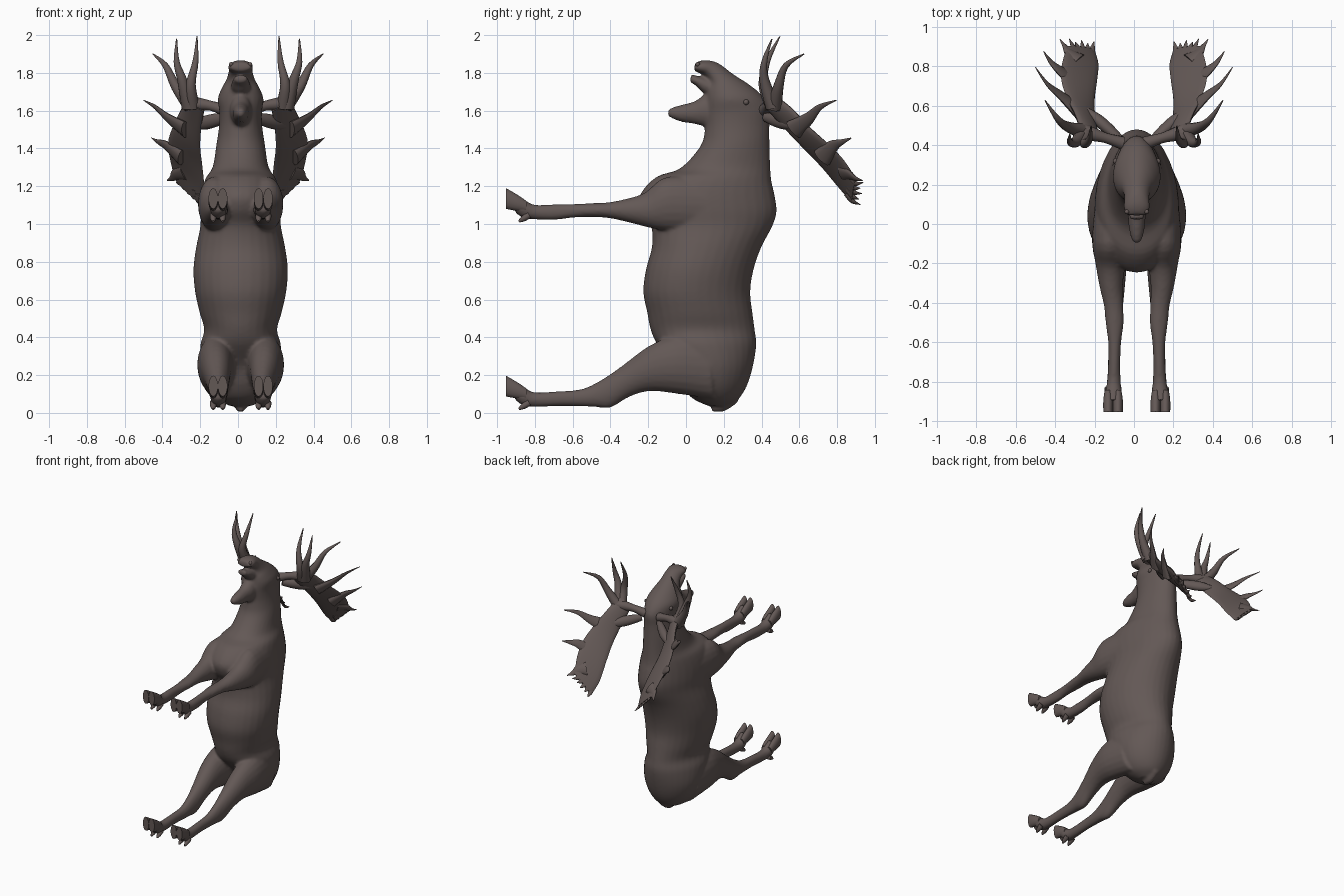
import bpy, bmesh, math
from mathutils import Vector as V

if "Cube" in bpy.data.objects:
    bpy.data.objects.remove(bpy.data.objects["Cube"])

MID = 0.014  # the animal's midline sits slightly to its left

brown = bpy.data.materials.new("dark brown hide")
brown.use_nodes = True
brown.diffuse_color = (0.125, 0.098, 0.092, 1)
brown.node_tree.nodes["Principled BSDF"].inputs["Base Color"].default_value = brown.diffuse_color


def spline(a, b, c, d, t):
    return 0.5 * (2 * b + (c - a) * t + (2 * a - 5 * b + 4 * c - d) * t**2 + (3 * b - a - 3 * c + d) * t**3)


def loft(bm, rings, sides=20, steps=4, taper=0):
    """Skin elliptical rings (centre, half axis, half axis); taper narrows them to an egg along the first axis."""
    last = len(rings) - 1
    dense = []
    for i in range(last):
        quad = [rings[max(0, min(last, i + k))] for k in (-1, 0, 1, 2)]
        for s in range(steps):
            dense.append([spline(*[q[j] for q in quad], s / steps) for j in range(3)])
    dense.append(rings[-1])
    loops = []
    for c, u, v in dense:
        angles = [2 * math.pi * k / sides for k in range(sides)]
        loops.append([bm.verts.new(c + u * math.cos(a) + v * math.sin(a) * (1 - taper * math.cos(a)))
                      for a in angles])
    for p, q in zip(loops, loops[1:]):
        for k in range(sides):
            n = (k + 1) % sides
            bm.faces.new((p[k], p[n], q[n], q[k]))
    bm.faces.new(loops[0])
    bm.faces.new(loops[-1])


def section(ya, za, yb, zb, w, x=0):
    """Ring spanning two side-profile points with half width w."""
    a, b = V((x, ya, za)), V((x, yb, zb))
    return (a + b) / 2, (b - a) / 2, V((w, 0, 0))


def tube(bm, points, radii, ref=V((1, -1, 0.2)), flat=1):
    """Tapered tube along points, flattened along ref when flat is below one."""
    pts = [V(p) for p in points]
    rings = []
    for i, p in enumerate(pts):
        t = (pts[min(i + 1, len(pts) - 1)] - pts[max(i - 1, 0)]).normalized()
        u = t.cross(ref).normalized()
        rings.append((p, u * radii[i], t.cross(u) * radii[i] * flat))
    loft(bm, rings, 12)


def finish(name, bm, shift=MID, fuse=False):
    bmesh.ops.recalc_face_normals(bm, faces=bm.faces[:])
    mesh = bpy.data.meshes.new(name)
    bm.to_mesh(mesh)
    bm.free()
    mesh.materials.append(brown)
    ob = bpy.data.objects.new(name, mesh)
    bpy.context.collection.objects.link(ob)
    ob.location.x = shift
    bpy.ops.object.select_all(action='DESELECT')
    ob.select_set(True)
    bpy.context.view_layer.objects.active = ob
    if fuse:
        m = ob.modifiers.new("Fuse", 'REMESH')
        m.mode, m.voxel_size = 'VOXEL', 0.01
        s = ob.modifiers.new("Relax", 'SMOOTH')
        s.factor, s.iterations = 0.5, 5
        bpy.ops.object.convert(target='MESH')
        bpy.ops.object.shade_smooth()
    else:
        bpy.ops.object.shade_smooth_by_angle(angle=math.radians(45))


# Torso, neck and muzzle as one skin
body = bmesh.new()
torso = [(.11, .04, .22, .035, .06), (.03, .08, .28, .075, .13), (-.02, .15, .325, .15, .182),
         (-.06, .25, .355, .25, .21), (-.15, .36, .372, .36, .212), (-.187, .44, .364, .44, .192),
         (-.205, .53, .352, .53, .216), (-.226, .64, .34, .64, .24), (-.212, .76, .358, .76, .249),
         (-.18, .88, .4, .88, .234), (-.185, .99, .458, .99, .212), (-.235, 1.08, .48, 1.07, .212),
         (-.24, 1.16, .468, 1.16, .206), (-.155, 1.25, .452, 1.23, .185), (-.03, 1.295, .446, 1.31, .147),
         (.075, 1.41, .442, 1.43, .128), (.1, 1.5, .442, 1.53, .114), (.1, 1.58, .445, 1.61, .112),
         (.105, 1.65, .405, 1.678, .12), (.11, 1.7, .335, 1.738, .1), (.125, 1.745, .25, 1.793, .074),
         (.1, 1.785, .17, 1.852, .062), (.07, 1.8, .1, 1.868, .067), (.04, 1.812, .05, 1.855, .052)]
loft(body, [section(*r) for r in torso], 32, taper=.11)

# Lower jaw and hanging throat bell
jaw = [(.22, 1.66, .2, 1.74, .06), (.1, 1.69, .14, 1.765, .052), (.055, 1.73, .085, 1.777, .047),
       (.018, 1.753, .03, 1.792, .034)]
bell = [(.16, 1.5, .16, 1.7, .06), (.1, 1.515, .1, 1.685, .057), (.045, 1.53, .045, 1.65, .046),
        (-.02, 1.54, -.02, 1.632, .04), (-.075, 1.56, -.07, 1.617, .028), (-.097, 1.575, -.095, 1.605, .014)]
for part in (jaw, bell):
    loft(body, [section(*r) for r in part])

# Tail
tube(body, [(0, .26, .08), (0, .19, .035), (0, .135, .026)], [.03, .03, .02])

# Legs: thigh or shoulder down to the pastern
hind = [(.15, .07, .1, .42, .1, .115), (-.04, .1, -.06, .41, .1, .13), (-.19, .115, -.2, .352, .08, .128),
        (-.3, .085, -.34, .248, .06, .12), (-.4, .028, -.45, .174, .045, .115),
        (-.49, .032, -.55, .127, .036, .112), (-.65, .036, -.67, .115, .031, .114)]
fore = [(.13, .95, .13, 1.24, .08, .13), (-.07, .96, -.1, 1.25, .088, .138), (-.17, .975, -.22, 1.165, .076, .134),
        (-.29, 1.005, -.33, 1.13, .06, .13), (-.4, 1.03, -.42, 1.114, .049, .118),
        (-.5, 1.037, -.5, 1.11, .046, .112), (-.6, 1.033, -.6, 1.106, .033, .112),
        (-.7, 1.021, -.7, 1.104, .031, .114)]
ankle = [(-.8, .031, -.8, .109, .035, .116), (-.865, .04, -.85, .132, .044, .118), (-.91, .075, -.89, .158, .043, .12)]
LIFT = 0.993  # fore feet above hind feet
for side in (1, -1):
    for leg, dz in ((hind, 0), (fore, LIFT)):
        rings = leg + [(a, b + dz, c, d + dz, w, x) for a, b, c, d, w, x in ankle]
        loft(body, [section(a, b, c, d, w, x * side) for a, b, c, d, w, x in rings])
finish("body", body, fuse=True)

# Cloven hooves with dewclaws
hoof = [(-.85, .07, -.84, .125, .018), (-.905, .078, -.885, .157, .025), (-.952, .087, -.953, .197, .025)]
for side, side_name in ((1, "left"), (-1, "right")):
    for dz, end in ((0, "hind"), (LIFT, "front")):
        bm = bmesh.new()
        for toe in (-.025, .025):
            x = side * .12 + toe
            loft(bm, [section(a, b + dz, c, d + dz, w, x) for a, b, c, d, w in hoof], 14)
            tube(bm, [(x, -.83, .055 + dz), (x, -.86, .036 + dz), (x, -.885, .02 + dz)], [.018, .016, .006])
        finish(f"{end}_{side_name}_hoof", bm)

    # Ear: a leaf sweeping out and back
    bm = bmesh.new()
    root, tip = V((side * .075, .42, 1.565)), V((side * .268, .592, 1.515))
    along = (tip - root).normalized()
    wide = V((0, -.25, 1)).cross(along).cross(along).normalized()
    flat = along.cross(wide)
    leaf = [(0, .024), (.3, .035), (.6, .036), (.85, .021), (1, .004)]
    loft(bm, [(root.lerp(tip, t), wide * w, flat * w * .8) for t, w in leaf], 14)
    finish(f"{side_name}_ear", bm)

    # Eye and nostril
    for name, spot, r in (("eye", (.106, .318, 1.645), .015), ("nostril", (.05, .062, 1.845), .012)):
        bm = bmesh.new()
        bmesh.ops.create_uvsphere(bm, u_segments=14, v_segments=8, radius=r)
        bmesh.ops.translate(bm, verts=bm.verts[:], vec=(spot[0] * side, spot[1], spot[2]))
        finish(f"{side_name}_{name}", bm)

    # Antler: beam and cupped palm
    bm = bmesh.new()

    def at(p):
        return V((p[0] * side, p[1], p[2]))

    tube(bm, [at(p) for p in ((.06, .41, 1.6), (.14, .435, 1.625), (.21, .455, 1.635), (.27, .48, 1.64))],
         [.034, .026, .034, .034])
    palm = [((.18, .44, 1.6), (.26, .44, 1.7)), ((.195, .52, 1.51), (.295, .55, 1.62)),
            ((.2, .62, 1.405), (.345, .65, 1.515)), ((.188, .72, 1.3), (.37, .745, 1.43)),
            ((.18, .81, 1.19), (.36, .83, 1.345)), ((.2, .88, 1.11), (.335, .9, 1.24))]
    edges = [(at(a), at(b)) for a, b in palm]
    rings, normals = [], []
    for i, (a, b) in enumerate(edges):
        p, q = edges[max(i - 1, 0)], edges[min(i + 1, len(edges) - 1)]
        normals.append((b - a).cross(q[0] + q[1] - p[0] - p[1]).normalized())
        rings.append(((a + b) / 2, (b - a) / 2, normals[i] * (.026 - .003 * i)))
    loft(bm, rings, 16)

    # Front tines rising from the beam
    brow = [[(.24, .46, 1.62), (.25, .41, 1.74), (.225, .43, 1.86), (.217, .497, 1.993)],
            [(.26, .46, 1.62), (.295, .415, 1.76), (.325, .415, 1.86), (.325, .455, 1.98)],
            [(.25, .47, 1.62), (.33, .49, 1.73), (.385, .53, 1.84), (.45, .625, 1.9)]]
    for path in brow:
        tube(bm, [at(p) for p in path], [.04, .027, .016, .003])

    # Flat tines spreading from the palm's outer edge
    outer = [[(.28, .57, 1.5), (.37, .65, 1.56), (.44, .71, 1.62), (.5, .795, 1.655)],
             [(.3, .72, 1.35), (.38, .78, 1.415), (.425, .825, 1.435), (.458, .875, 1.455)],
             [(.28, .83, 1.27), (.33, .87, 1.26), (.35, .9, 1.24), (.375, .935, 1.23)]]
    for path in outer:
        tube(bm, [at(p) for p in path], [.055, .032, .016, .003], normals[3], .45)

    # Short points along the palm's far rim
    a, b = edges[-1]
    for k in range(5):
        base = a.lerp(b, .08 + .18 * k)
        reach = .03 if k % 2 else .042
        tip = base + V((side * (.007 * k - .008), reach, .006 * k - .018))
        inner = base - V((0, .035, -.04))
        tube(bm, [inner, base, tip], [.018, .017, .002], normals[5], .5)
    finish(f"{side_name}_antler", bm, shift=0)
